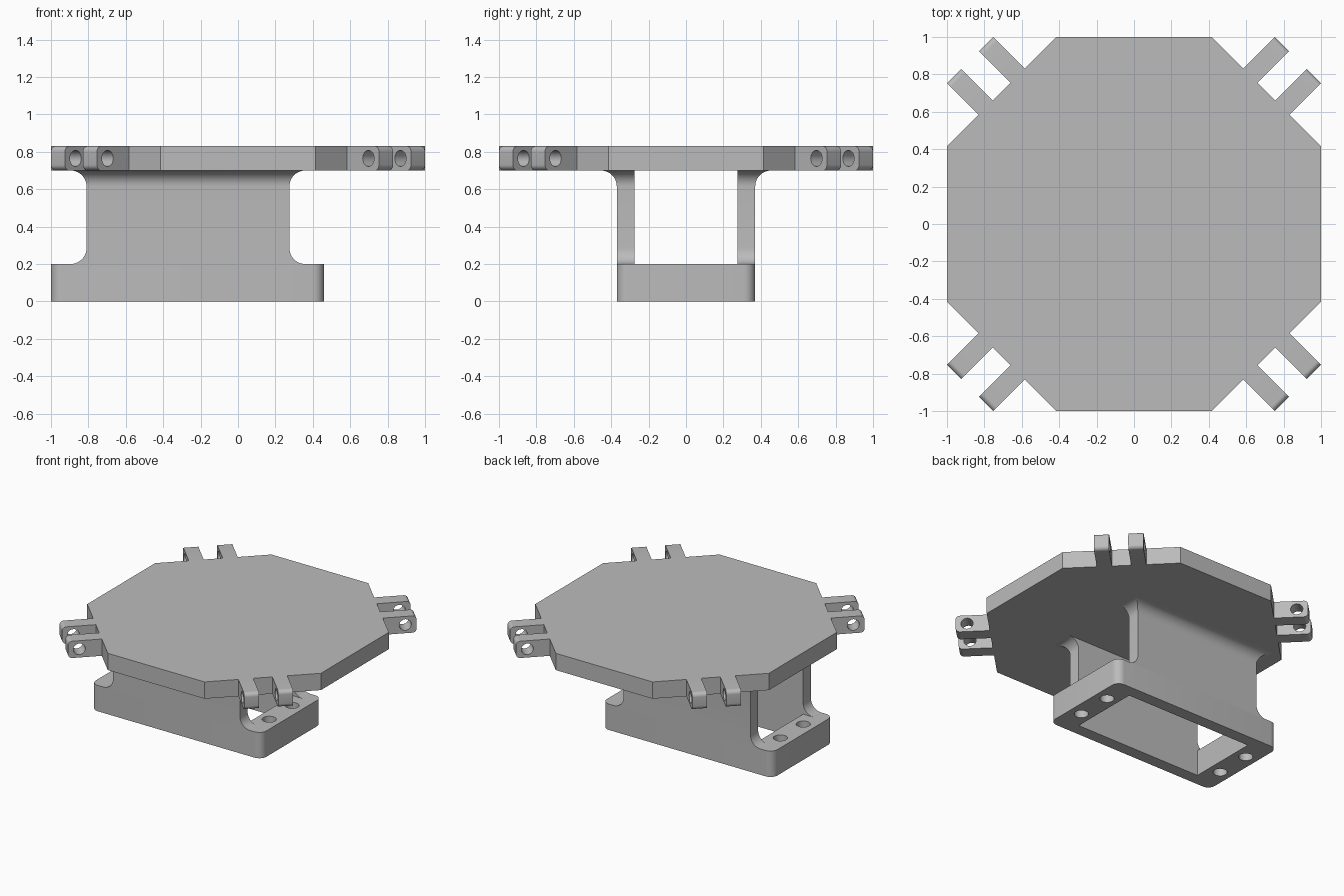
import bpy
import bmesh
from math import sin, cos, pi, radians, sqrt
from mathutils import Matrix, Vector

cube = bpy.data.objects.get("Cube")
if cube:
    bpy.data.objects.remove(cube, do_unlink=True)

GREY = (0.5, 0.5, 0.5, 1.0)
mat = bpy.data.materials.new("plain grey")
mat.use_nodes = True
mat.diffuse_color = GREY
mat.node_tree.nodes["Principled BSDF"].inputs["Base Color"].default_value = GREY

# Main dimensions
BASE_TOP, PLATE_BOTTOM, PLATE_TOP = 0.2, 0.7, 0.83
BASE_X0, BASE_X1 = -1.0, 0.46
WALL_X0, WALL_X1 = -0.81, 0.275
OUTER_Y, INNER_Y = 0.37, 0.275
FILLET = 0.085


def finish(name, bm):
    """Turn a bmesh into a smooth-by-angle grey object."""
    bmesh.ops.remove_doubles(bm, verts=bm.verts, dist=1e-5)
    bmesh.ops.recalc_face_normals(bm, faces=bm.faces)
    mesh = bpy.data.meshes.new(name)
    bm.to_mesh(mesh)
    bm.free()
    mesh.materials.clear()
    mesh.materials.append(mat)
    mesh.shade_smooth()
    mesh.set_sharp_from_angle(angle=radians(30))
    obj = bpy.data.objects.new(name, mesh)
    bpy.context.collection.objects.link(obj)
    return obj


def extrude(name, loops, depth, matrix):
    """Extrude a flat outline (first loop) with holes (other loops)."""
    curve = bpy.data.curves.new(name + " profile", "CURVE")
    curve.dimensions = "2D"
    curve.fill_mode = "BOTH"
    curve.extrude = depth / 2
    for loop in loops:
        spline = curve.splines.new("POLY")
        spline.points.add(len(loop) - 1)
        for point, (x, y) in zip(spline.points, loop):
            point.co = (x, y, 0, 1)
        spline.use_cyclic_u = True
    temp = bpy.data.objects.new(name + " profile", curve)
    bpy.context.collection.objects.link(temp)
    mesh = temp.to_mesh()
    bm = bmesh.new()
    bm.from_mesh(mesh)
    temp.to_mesh_clear()
    bpy.data.objects.remove(temp, do_unlink=True)
    bpy.data.curves.remove(curve)
    bm.transform(matrix)
    return finish(name, bm)


def circle(x, y, r, n=32):
    return [(x + r * cos(2 * pi * i / n), y + r * sin(2 * pi * i / n)) for i in range(n)]


def arc(x, y, r, start, n=8):
    """Quarter arc, counter-clockwise from the start angle in degrees."""
    angles = [radians(start + 90 * i / n) for i in range(n + 1)]
    return [(x + r * cos(a), y + r * sin(a)) for a in angles]


def rectangle(x0, x1, y0, y1):
    return [(x0, y0), (x1, y0), (x1, y1), (x0, y1)]


# Octagonal top plate
octagon = circle(0, 0, 1 / cos(pi / 8), 8)
spin = Matrix.Rotation(pi / 8, 4, "Z")
extrude("top_plate", [octagon], PLATE_TOP - PLATE_BOTTOM,
        Matrix.Translation((0, 0, (PLATE_TOP + PLATE_BOTTOM) / 2)) @ spin)

# Rounded base frame with a window and two bolt holes at each end
R = 0.06
outline = (arc(BASE_X1 - R, OUTER_Y - R, R, 0) + arc(BASE_X0 + R, OUTER_Y - R, R, 90)
           + arc(BASE_X0 + R, R - OUTER_Y, R, 180) + arc(BASE_X1 - R, R - OUTER_Y, R, 270))
holes = [circle(x, y, 0.05) for x in (-0.905, 0.365) for y in (-0.14, 0.14)]
window = rectangle(WALL_X0, WALL_X1, -INNER_Y, INNER_Y)
extrude("base_frame", [outline, window] + holes, BASE_TOP,
        Matrix.Translation((0, 0, BASE_TOP / 2)))

# Side walls: stacked sections that flare into the base and the plate
STEPS = 10
flare = []
for i in range(STEPS + 1):
    a = pi / 2 * i / STEPS
    flare.append((FILLET * (1 - cos(a)), FILLET * (1 - sin(a))))
sections = [(BASE_TOP + h, g, 0) for h, g in flare]
sections += [(PLATE_BOTTOM - h, g, g) for h, g in reversed(flare)]


def wall(name, side):
    bm = bmesh.new()
    rings = []
    for z, gx, gy in sections:
        corners = rectangle(WALL_X0 - gx, WALL_X1 + gx, INNER_Y, OUTER_Y + gy)
        rings.append([bm.verts.new((x, side * y, z)) for x, y in corners])
    for low, high in zip(rings, rings[1:]):
        for i in range(4):
            j = (i + 1) % 4
            bm.faces.new((low[i], low[j], high[j], high[i]))
    bm.faces.new(rings[0])
    bm.faces.new(rings[-1])
    finish(name, bm)


wall("front_wall", -1)
wall("back_wall", 1)

# Pairs of drilled lugs on the four diagonal edges of the plate
LUG_IN, LUG_OUT, LUG_R = 0.068, 0.174, 0.03
TIP = 1.24
lug = ([(1.0, PLATE_TOP), (1.0, PLATE_BOTTOM)]
       + arc(TIP - LUG_R, PLATE_BOTTOM + LUG_R, LUG_R, 270)
       + arc(TIP - LUG_R, PLATE_TOP - LUG_R, LUG_R, 0))
pin_hole = circle(TIP - 0.08, 0.765, 0.043)
up = Vector((0, 0, 1))
for corner, (sx, sy) in {"front_left": (1, -1), "front_right": (-1, -1),
                         "back_left": (1, 1), "back_right": (-1, 1)}.items():
    out = Vector((sx, sy, 0)) / sqrt(2)
    across = out.cross(up)
    for label, side in (("a", -1), ("b", 1)):
        place = Matrix((out, up, across)).transposed().to_4x4()
        place.translation = across * side * (LUG_IN + LUG_OUT) / 2
        extrude(f"{corner}_lug_{label}", [lug, pin_hole], LUG_OUT - LUG_IN, place)
